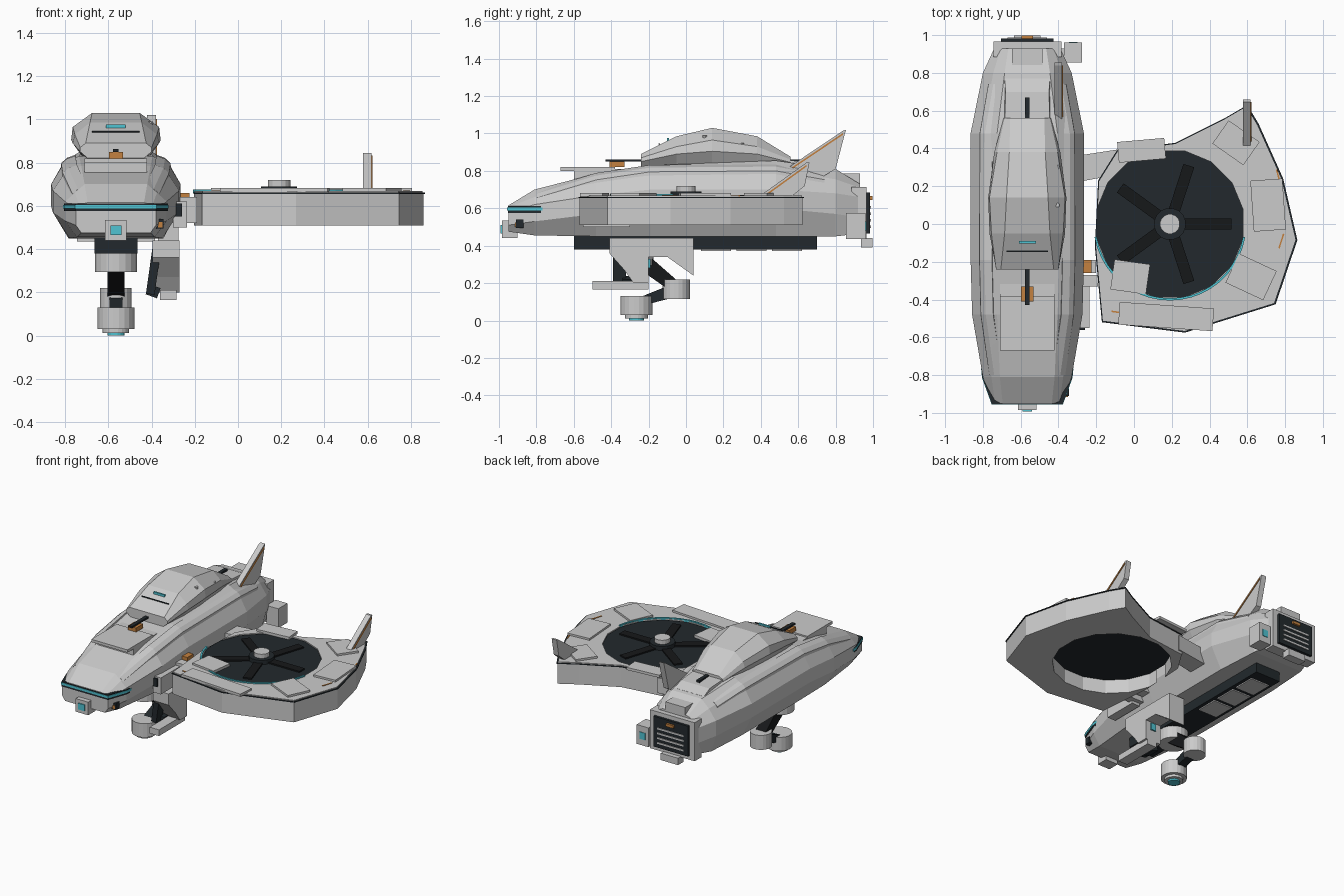
import bpy, bmesh
from math import sin, cos, pi, radians
from mathutils import Vector, Matrix

if "Cube" in bpy.data.objects:
    bpy.data.objects.remove(bpy.data.objects["Cube"])

HX = -0.565          # hull centre line
FX, FY = 0.19, 0.0   # fan centre


def mat(name, col):
    m = bpy.data.materials.new(name)
    m.diffuse_color = (*col, 1)
    m.use_nodes = True
    m.node_tree.nodes["Principled BSDF"].inputs["Base Color"].default_value = m.diffuse_color
    return m


DARK = mat("dark", (0.016, 0.022, 0.026))
BLACK = mat("black", (0.008, 0.009, 0.01))
CYAN = mat("cyan", (0.08, 0.55, 0.65))
ORANGE = mat("orange", (0.55, 0.22, 0.05))


def finish(name, bm, m=None):
    bmesh.ops.recalc_face_normals(bm, faces=bm.faces)
    me = bpy.data.meshes.new(name)
    bm.to_mesh(me)
    bm.free()
    ob = bpy.data.objects.new(name, me)
    bpy.context.collection.objects.link(ob)
    if m:
        me.materials.append(m)
    return ob


def box(name, x, y, z, m=None, rot=0, axis='Z'):
    """Box from (min, max) ranges, turned about its own centre."""
    c = Vector([sum(r) / 2 for r in (x, y, z)])
    s = [r[1] - r[0] for r in (x, y, z)]
    bm = bmesh.new()
    bmesh.ops.create_cube(bm, size=1, matrix=Matrix.Translation(c)
                          @ Matrix.Rotation(radians(rot), 4, axis) @ Matrix.Diagonal((*s, 1)))
    return finish(name, bm, m)


def cyl(name, x, y, z0, z1, r, n=16, m=None):
    bm = bmesh.new()
    bmesh.ops.create_cone(bm, cap_ends=True, segments=n, radius1=r, radius2=r, depth=z1 - z0,
                          matrix=Matrix.Translation((x, y, (z0 + z1) / 2))
                          @ Matrix.Rotation(pi / n, 4, 'Z'))
    return finish(name, bm, m)


def rings(name, loops, m=None):
    """Skin a row of equal point loops and cap the ends."""
    bm = bmesh.new()
    vs = [[bm.verts.new(p) for p in lp] for lp in loops]
    n = len(vs[0])
    for a, b in zip(vs, vs[1:]):
        for i in range(n):
            bm.faces.new((a[i], a[(i + 1) % n], b[(i + 1) % n], b[i]))
    bm.faces.new(vs[0])
    bm.faces.new(vs[-1])
    return finish(name, bm, m)


def loft(name, secs, m=None):
    """Symmetric hull: each section is (y, [(half width, z), ...]) from bottom to top."""
    return rings(name, [[(HX + w, y, z) for w, z in p] + [(HX - w, y, z) for w, z in reversed(p)]
                        for y, p in secs], m)


def prism_z(name, pts, z0, z1, m=None):
    return rings(name, [[(x, y, z) for x, y in pts] for z in (z0, z1)], m)


def prism_x(name, pts, x0, x1, m=None):
    return rings(name, [[(x, y, z) for y, z in pts] for x in (x0, x1)], m)


# main hull
loft("hull", [
    (-.95, [(.16, .475), (.185, .51), (.185, .58), (.17, .605), (.13, .615)]),
    (-.81, [(.18, .455), (.235, .53), (.235, .62), (.19, .66), (.145, .70)]),
    (-.48, [(.215, .45), (.292, .57), (.292, .67), (.235, .755), (.16, .785)]),
    (-.19, [(.22, .45), (.30, .60), (.30, .70), (.24, .80), (.17, .83)]),
    (.48, [(.22, .45), (.30, .60), (.30, .70), (.24, .805), (.16, .855)]),
    (.80, [(.20, .45), (.235, .57), (.235, .68), (.18, .755), (.12, .81)]),
    (.93, [(.16, .465), (.175, .55), (.175, .66), (.14, .71), (.10, .73)])])
# shoulder strakes along both sides
for s, side in ((1, "right"), (-1, "left")):
    rings("strake_" + side, [[(HX + s * (w + dx), y, z + dz) for dx, dz in
                              ((-.06, -.02), (.02, -.045), (.016, -.005), (-.01, .018), (-.05, .032))]
                             for y, w, z in ((-.8, .185, .66), (-.48, .23, .757),
                                             (-.19, .237, .80), (.48, .235, .805), (.74, .19, .758))])
# canopy
loft("canopy", [
    (-.24, [(.13, .82), (.165, .85), (.165, .87), (.14, .89)]),
    (-.05, [(.15, .82), (.20, .89), (.19, .93), (.12, .985)]),
    (.14, [(.15, .82), (.207, .905), (.20, .965), (.11, 1.03)]),
    (.38, [(.14, .82), (.175, .89), (.16, .93), (.095, .985)]),
    (.56, [(.11, .82), (.125, .845), (.12, .86), (.09, .875)])])
box("canopy_light", (HX - .045, HX + .045), (-.102, -.09), (.96, .976), CYAN)
box("canopy_slit", (HX - .11, HX + .11), (-.147, -.14), (.94, .946), DARK)
for i in range(3):
    cyl("canopy_stud", HX + .16, .1 + .1 * i, .95 - .015 * i, .99 - .02 * i, .012, 8)
# deck details
box("nose_deck_plate", (HX - .145, HX + .145), (-.67, -.38), (.80, .82))
box("nose_deck_riser", (HX - .145, HX + .145), (-.60, -.24), (.73, .81))
box("sensor_base", (HX - .033, HX + .033), (-.41, -.33), (.82, .85), ORANGE)
box("sensor_bar", (HX - .013, HX + .013), (-.43, -.23), (.85, .862), DARK)
box("rear_deck_bar", (HX - .013, HX + .013), (.56, .67), (.83, .862), DARK)
loft("rear_deck", [(.5, [(.13, .8), (.12, .86)]), (.70, [(.13, .76), (.115, .845)]),
                   (.77, [(.13, .74), (.12, .815)])])
box("rear_top_box", (HX - .08, HX + .08), (.81, .93), (.70, .785))

# nose light band, sensor and probe
for nm, e, z0, z1, m in (("nose_band", .003, .575, .612, DARK), ("nose_light", .006, .588, .605, CYAN)):
    p = [(-.24, -.76), (-.235, -.81), (-.185, -.95), (.185, -.95), (.235, -.81), (.24, -.76)]
    prism_z(nm, [(HX + x * (1 + e * 3), y - e) for x, y in p], z0, z1, m)
box("nose_sensor", (HX - .05, HX + .05), (-.985, -.90), (.44, .535))
box("nose_sensor_lens", (HX - .025, HX + .025), (-.992, -.98), (.465, .51), CYAN)
box("cheek_port", (-.39, -.345), (-.91, -.87), (.495, .54), DARK)
box("cheek_port_tip", (-.37, -.35), (-.915, -.90), (.50, .525), ORANGE)

# rear engine block with grille
box("engine_block", (HX - .18, HX + .18), (.885, .965), (.435, .715))
box("engine_grille", (HX - .14, HX + .14), (.96, .983), (.465, .685), DARK)
for i in range(4):
    box("grille_slat", (HX - .105, HX + .105), (.98, .988), (.495 + .035 * i, .507 + .035 * i))
box("engine_marker", (HX - .03, HX + .03), (.98, .998), (.645, .665), ORANGE)
box("engine_lower_box", (HX - .07, HX + .07), (.935, .998), (.39, .44))
box("side_thruster", (-.37, -.275), (.855, .96), (.435, .575))
box("side_thruster_light", (-.345, -.30), (.955, .964), (.48, .53), CYAN)
box("side_thruster_arm", (-.42, -.36), (.88, .93), (.48, .53))

# tail fins with an orange stripe
for nm, x0, pts in (("hull_fin", -.42, [(.46, .76), (.84, 1.015), (.855, 1.02), (.80, .81), (.70, .75)]),
                    ("pod_fin", .578, [(.40, .67), (.645, .845), (.66, .845), (.635, .72), (.56, .66)])):
    prism_x(nm, pts, x0, x0 + .04)
    (a, b), (c, d) = pts[0], pts[1]
    prism_x(nm + "_stripe", [(a + .03, b + .008), (c, d - .012), (c, d - .022), (a + .04, b + .005)],
            x0 + .03, x0 + .045, ORANGE)
box("hull_fin_root", (-.425, -.385), (.56, .72), (.76, .80), DARK)

# fan pod body with a round opening
OUT = [(-.17, -.52), (.27, -.575), (.75, -.425), (.865, -.085), (.79, .24), (.66, .53), (.60, .63),
       (.48, .56), (.22, .43), (-.09, .39), (-.19, .23), (-.207, -.12)]
cutter = cyl("opening_cutter", FX, FY, .3, .9, .395, 16)
cutter.hide_render = cutter.hide_viewport = True
for nm, k, z0, z1, m in (("pod_body", .99, .51, .655, None), ("pod_trim", 1, .655, .661, DARK),
                         ("pod_deck", .985, .661, .668, None)):
    ob = prism_z(nm, [(FX + (x - FX) * k, FY + (y - FY) * k) for x, y in OUT], z0, z1, m)
    mod = ob.modifiers.new("opening", 'BOOLEAN')
    mod.operation, mod.object, mod.solver = 'DIFFERENCE', cutter, 'EXACT'
# armour plates: centre, size, turn
for x, y, w, d, r in ((.04, .39, .25, .11, 5), (.71, .10, .17, .27, 4), (.62, -.28, .22, .17, -25),
                      (.17, -.49, .50, .12, -4), (-.02, -.28, .19, .16, -8), (.54, .43, .2, .15, -35)):
    box("pod_plate", (x - w / 2, x + w / 2), (y - d / 2, y + d / 2), (.663, .682), None, r)
for x, y, w, d, r in ((-.10, -.465, .04, .008, -8), (.78, -.09, .008, .08, -18), (.765, .25, .008, .08, 15)):
    box("pod_orange_line", (x - w / 2, x + w / 2), (y - d / 2, y + d / 2), (.663, .672), ORANGE, r)
# fan disc, blades, hub and glowing arc
cyl("fan_disc", FX, FY, .61, .660, .396, 16, DARK)
for i in range(5):
    a = i * 72
    c, s = cos(radians(a)) * .19, sin(radians(a)) * .19
    box("fan_blade", (FX + c - .135, FX + c + .135), (FY + s - .03, FY + s + .03), (.655, .67), BLACK, a)
cyl("fan_hub", FX, FY, .655, .69, .085, 16, DARK)
cyl("fan_cap", FX, FY, .69, .72, .053, 16)
arc = [radians(190 + i * 8) for i in range(21)]
rings("fan_light_arc", [[(FX + r * cos(a), FY + r * sin(a), z) for r, z in
                         ((.393, .66), (.405, .66), (.405, .676), (.393, .676))] for a in arc], CYAN)

# links between hull and pod
prism_z("rear_pylon", [(-.31, .22), (-.31, .36), (-.05, .40), (-.15, .25)], .53, .64)
box("front_pylon", (-.32, -.19), (-.33, -.27), (.52, .64))
box("pylon_block", (-.30, -.235), (-.55, -.30), (.50, .62))
box("pylon_port", (-.295, -.26), (-.56, -.54), (.55, .61), DARK)
box("pylon_marker", (-.27, -.225), (-.26, -.19), (.62, .66), ORANGE)
box("pylon_marker_base", (-.32, -.20), (-.26, -.19), (.55, .625))

# belly rail with panels
box("belly_rail", (HX - .1, HX + .1), (-.6, .7), (.38, .455), DARK)
for y in (.08, .27, .46):
    box("belly_panel", (HX - .075, HX + .075), (y, y + .16), (.372, .385))

# jointed camera leg
cyl("leg_mount", HX, -.27, .295, .38, .098, 20)
cyl("leg_knee", HX, -.053, .115, .22, .074, 20)
cyl("leg_foot", HX, -.265, .03, .13, .086, 20)
cyl("leg_foot_ring", HX, -.265, .012, .03, .062, 20)
cyl("leg_lens", HX, -.265, 0, .013, .04, 16, CYAN)
prism_x("leg_upper_link", [(-.30, .31), (-.18, .33), (-.02, .19), (-.10, .17)], HX - .04, HX + .04, BLACK)
prism_x("leg_lower_link", [(-.27, .07), (-.27, .115), (-.06, .20), (-.04, .13)], HX - .03, HX + .03, DARK)

# underslung tool pod
prism_x("tool_bracket", [(-.41, .44), (.04, .44), (.04, .24), (-.10, .34), (-.20, .34), (-.20, .20),
                         (-.28, .20), (-.33, .27), (-.41, .36)], -.395, -.27)
box("tool_barrel", (-.36, -.285), (-.50, -.20), (.165, .21))
box("tool_light", (-.35, -.31), (-.21, -.19), (.28, .33), CYAN)
box("tool_arm", (-.41, -.37), (-.39, -.32), (.19, .42), DARK, 8, 'Y')
box("tool_claw", (-.42, -.365), (-.34, -.26), (.18, .23), DARK, 20, 'Y')
